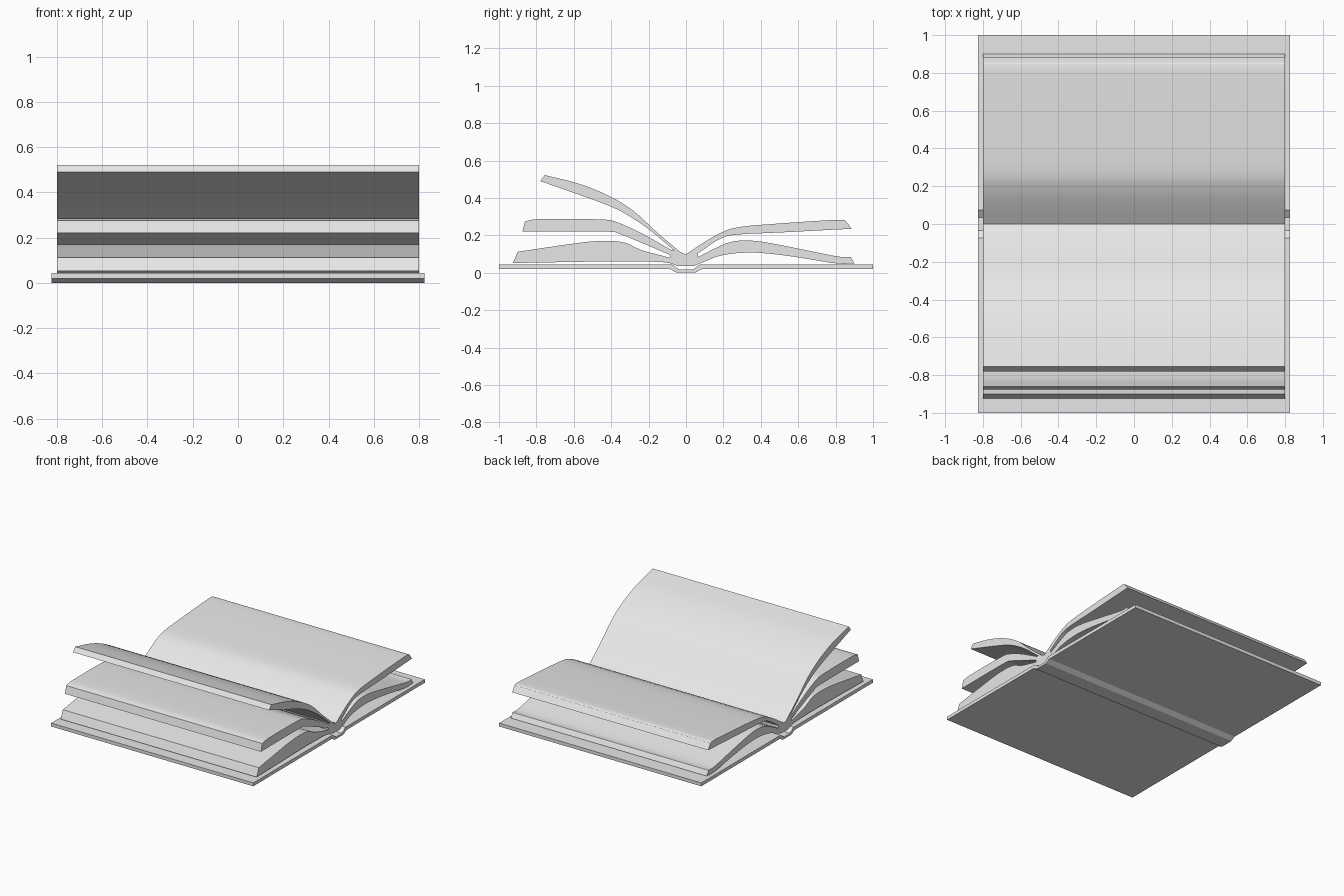
import bpy
import bmesh
import math
from mathutils import Vector

cube = bpy.data.objects.get("Cube")
if cube:
    bpy.data.objects.remove(cube, do_unlink=True)

PAGE_HALF_WIDTH = 0.8
COVER_HALF_WIDTH = 0.825

paper = bpy.data.materials.new("plain_light_grey")
paper.use_nodes = True
grey = (0.8, 0.8, 0.8, 1)
paper.diffuse_color = grey
for node in paper.node_tree.nodes:
    if node.type == 'BSDF_PRINCIPLED':
        node.inputs["Base Color"].default_value = grey


def smooth_run(points, steps=4):
    """Round a run of (y, z) points with a curve that passes through all of them."""
    pts = [Vector(p) for p in points]
    pts = [pts[0] * 2 - pts[1]] + pts + [pts[-1] * 2 - pts[-2]]
    result = []
    for a, b, c, d in zip(pts, pts[1:], pts[2:], pts[3:]):
        for i in range(steps):
            t = i / steps
            result.append(0.5 * (2 * b + (c - a) * t
                                 + (2 * a - 5 * b + 4 * c - d) * t ** 2
                                 + (3 * b - a - 3 * c + d) * t ** 3))
    result.append(pts[-2])
    return result


def extrude_profile(name, outline, half_width):
    """Sweep a closed (y, z) outline across the full width of the book."""
    bm = bmesh.new()
    verts = [bm.verts.new((-half_width, y, z)) for y, z in outline]
    face = bm.faces.new(verts)
    swept = bmesh.ops.extrude_face_region(bm, geom=[face])
    moved = [v for v in swept["geom"] if isinstance(v, bmesh.types.BMVert)]
    bmesh.ops.translate(bm, verts=moved, vec=(2 * half_width, 0, 0))
    bmesh.ops.recalc_face_normals(bm, faces=bm.faces)
    mesh = bpy.data.meshes.new(name)
    bm.to_mesh(mesh)
    bm.free()
    mesh.materials.append(paper)
    obj = bpy.data.objects.new(name, mesh)
    bpy.context.collection.objects.link(obj)
    bpy.ops.object.select_all(action='DESELECT')
    obj.select_set(True)
    bpy.context.view_layer.objects.active = obj
    bpy.ops.object.shade_smooth_by_angle(angle=math.radians(28))
    return obj


# Cover: flat boards joined by a dropped spine, mirrored front to back
cover_top = [(1, .045), (.075, .045), (.035, .016)]
cover_base = [(.05, 0), (.085, .02), (1, .02)]
half = cover_base + cover_top
cover = half + [(-y, z) for y, z in reversed(half)]
extrude_profile("cover", cover, COVER_HALF_WIDTH)

# Page bundles, each as two edges of its cross-section
back_lower_under = [(.04, .035), (.1, .06), (.18, .09), (.29, .106),
                    (.41, .105), (.58, .085), (.8, .05), (.9, .05)]
back_lower_over = [(.88, .085), (.81, .087), (.61, .127), (.41, .165),
                   (.3, .172), (.21, .155), (.065, .085)]
back_upper_under = [(.065, .105), (.19, .185), (.29, .205), (.5, .215), (.885, .235)]
back_upper_over = [(.855, .277), (.81, .283), (.55, .267), (.29, .245),
                   (.19, .215), (.1, .165), (0, .098)]

front_top_over = [(-.03, .11), (-.165, .225), (-.28, .33), (-.41, .41),
                  (-.57, .475), (-.755, .522)]
front_top_under = [(-.78, .49), (-.51, .395), (-.375, .342), (-.28, .288),
                   (-.19, .225), (-.065, .12)]
front_middle_over = [(-.08, .122), (-.245, .215), (-.37, .27), (-.46, .285),
                     (-.78, .287), (-.86, .275)]
front_middle_under = [(-.875, .22), (-.43, .22), (-.35, .205), (-.25, .165), (-.085, .095)]
front_lower_over = [(-.085, .08), (-.235, .12), (-.325, .16), (-.43, .17),
                    (-.57, .16), (-.9, .112)]
front_lower_under = [(-.925, .052), (-.45, .06), (-.245, .06), (-.11, .055), (-.04, .035)]

outline = []
for run in (back_lower_under, back_lower_over, back_upper_under, back_upper_over,
            front_top_over, front_top_under, front_middle_over, front_middle_under,
            front_lower_over, front_lower_under):
    outline += smooth_run(run)
extrude_profile("pages", outline, PAGE_HALF_WIDTH)
